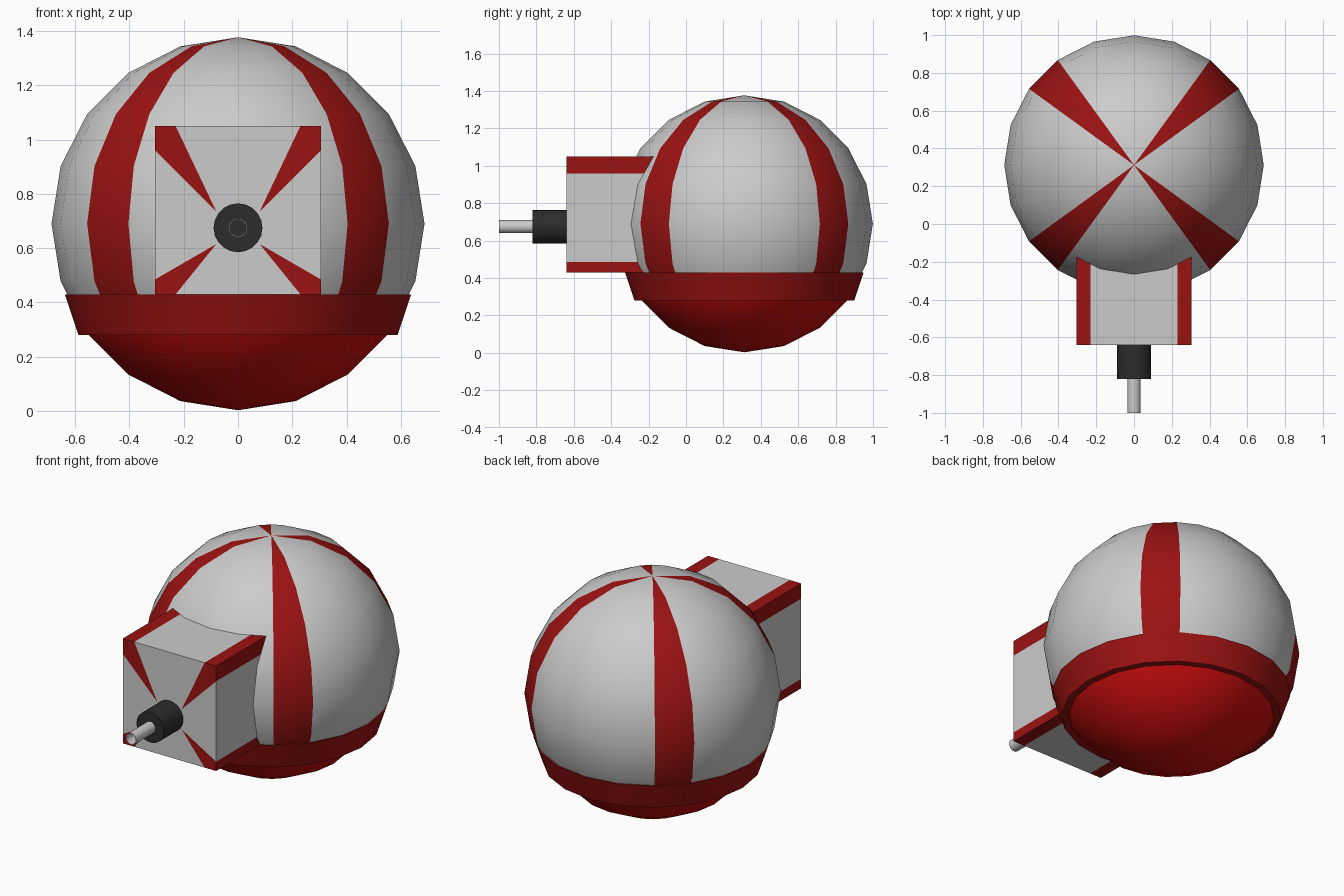
import bpy, bmesh, math
from mathutils import Matrix, Vector

if "Cube" in bpy.data.objects:
    bpy.data.objects.remove(bpy.data.objects["Cube"])


def material(name, rgb):
    m = bpy.data.materials.new(name)
    m.diffuse_color = (*rgb, 1)
    m.use_nodes = True
    m.node_tree.nodes["Principled BSDF"].inputs["Base Color"].default_value = m.diffuse_color
    return m


GREY = material("grey", (0.8, 0.8, 0.8))
STRIPE = material("stripe_red", (0.33, 0.006, 0.006))
BOWL = material("bowl_red", (0.6, 0.004, 0.004))
BLACK = material("black", (0.025, 0.025, 0.025))


def finish(name, bm, mats, smooth=True):
    bmesh.ops.recalc_face_normals(bm, faces=bm.faces[:])
    me = bpy.data.meshes.new(name)
    bm.to_mesh(me)
    bm.free()
    for m in mats:
        me.materials.append(m)
    ob = bpy.data.objects.new(name, me)
    bpy.context.collection.objects.link(ob)
    if smooth:
        bpy.ops.object.select_all(action='DESELECT')
        ob.select_set(True)
        bpy.context.view_layer.objects.active = ob
        bpy.ops.object.shade_smooth_by_angle(angle=math.radians(35))
    return ob


def lathe(name, profile, sides, matrix, mats):
    """Revolve a closed (radius, height) profile around local z."""
    bm = bmesh.new()
    rings = []
    for i in range(sides):
        a = math.tau * i / sides
        rings.append([bm.verts.new((r * math.cos(a), r * math.sin(a), h)) for r, h in profile])
    n = len(profile)
    for i in range(sides):
        a, b = rings[i], rings[(i + 1) % sides]
        for j in range(n):
            k = (j + 1) % n
            bm.faces.new((a[j], b[j], b[k], a[k]))
    bmesh.ops.remove_doubles(bm, verts=bm.verts[:], dist=1e-5)
    bm.transform(matrix)
    return finish(name, bm, mats)


# Round body: grey with four red stripes and a red bowl underneath
CY, CZ, R = 0.312, 0.69, 0.687
bm = bmesh.new()
bmesh.ops.create_uvsphere(bm, u_segments=20, v_segments=10, radius=R)
for f in bm.faces:
    c = f.calc_center_median()
    angle = math.degrees(math.atan2(c.y, c.x)) % 90
    if c.z < -0.42:
        f.material_index = 2
    elif abs(angle - 45) < 5:
        f.material_index = 1
bm.transform(Matrix.Translation((0, CY, CZ)))
finish("round_body", bm, [GREY, STRIPE, BOWL])

# Flared band around the lower body
lathe("lower_band", [(0.588, 0.28), (0.638, 0.43), (0.60, 0.43), (0.53, 0.28)], 20,
      Matrix.Translation((0, CY, 0)), [STRIPE])

# Front housing: each corner is (side point, corner, top/bottom point, wedge tip)
X, XI, TOP, BOT = 0.305, 0.23, 1.05, 0.43
FRONT, BACK = -0.64, -0.14
tr = [(X, 0.96), (X, TOP), (XI, TOP), (0.08, 0.735)]
br = [(XI, BOT), (X, BOT), (X, 0.485), (0.08, 0.615)]


def mirrored(corner):
    a, b, c, d = [(-x, z) for x, z in corner]
    return [c, b, a, d]


bm = bmesh.new()
corners = []
for pts in (tr, mirrored(tr), mirrored(br), br):
    front = [bm.verts.new((x, FRONT, z)) for x, z in pts]
    back = [bm.verts.new((x, BACK, z)) for x, z in pts[:3]]
    corners.append((front, back))
for i, (f, b) in enumerate(corners):
    g, h = corners[(i + 1) % 4]
    red = [bm.faces.new(f),
           bm.faces.new((f[0], f[1], b[1], b[0])),
           bm.faces.new((f[1], f[2], b[2], b[1]))]
    for face in red:
        face.material_index = 1
    bm.faces.new((f[2], g[0], g[3], f[3]))
    bm.faces.new((f[2], g[0], h[0], b[2]))
bm.faces.new([f[3] for f, b in corners])
bm.faces.new([v for f, b in corners for v in b])
finish("front_housing", bm, [GREY, STRIPE], smooth=False)

# Barrel: black collar and thin hollow muzzle, both pointing along -y
aim = Matrix.Translation((0, 0, 0.675)) @ Matrix.Rotation(math.radians(90), 4, 'X')
lathe("barrel_collar", [(0, 0.62), (0.09, 0.62), (0.09, 0.82), (0, 0.82)], 20, aim, [BLACK])
lathe("muzzle_tube", [(0.035, 0.81), (0.035, 1.0), (0.031, 1.0), (0.031, 0.81)], 16, aim, [GREY])
